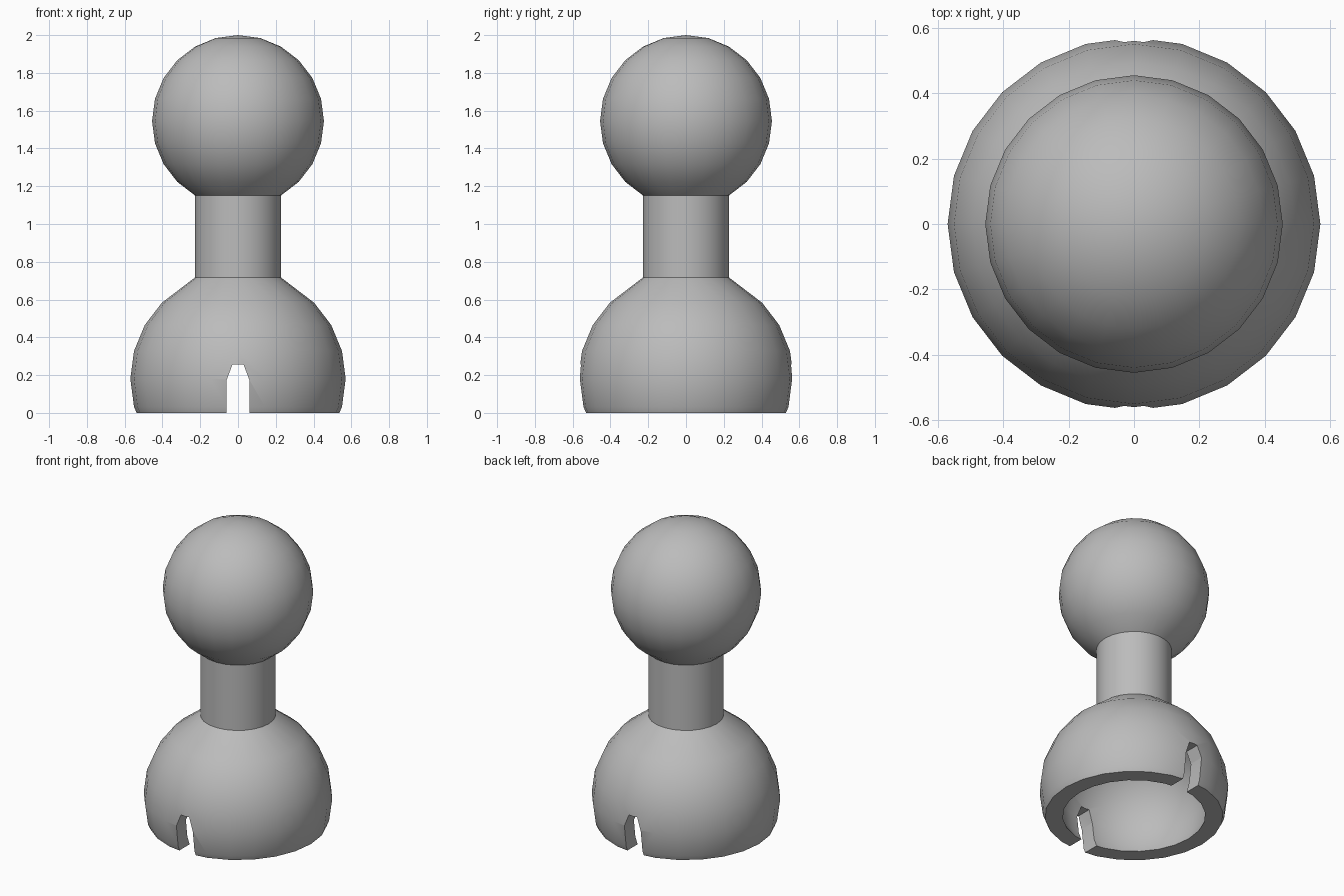
import bpy
import bmesh
from math import sin, cos, radians, tau

SEGMENTS = 24
STEP = 15  # degrees between rings
BALL_R, BALL_Z = 0.455, 1.545
SHELL_R, CAVITY_R, SOCKET_Z = 0.57, 0.47, 0.18
RIM_OUT, RIM_IN = 0.537, 0.43
NECK_R, NECK_Z = 0.2275, 0.717

cube = bpy.data.objects.get("Cube")
if cube:
    bpy.data.objects.remove(cube, do_unlink=True)

grey = bpy.data.materials.new("plain grey")
grey.use_nodes = True
COLOUR = (0.5, 0.5, 0.5, 1)
grey.diffuse_color = COLOUR
grey.node_tree.nodes["Principled BSDF"].inputs["Base Color"].default_value = COLOUR


def arc(radius, centre, start, end):
    """Profile points (r, z) of a sphere between two latitudes."""
    step = STEP if end > start else -STEP
    return [(radius * cos(radians(a)), centre + radius * sin(radians(a)))
            for a in range(start, end + step, step)]


def finish(bm, name):
    bmesh.ops.recalc_face_normals(bm, faces=bm.faces)
    mesh = bpy.data.meshes.new(name)
    bm.to_mesh(mesh)
    bm.free()
    mesh.materials.append(grey)
    obj = bpy.data.objects.new(name, mesh)
    bpy.context.collection.objects.link(obj)
    return obj


def lathe(name, profile):
    bm = bmesh.new()
    verts = [bm.verts.new((r, 0, z)) for r, z in profile]
    edges = [bm.edges.new(pair) for pair in zip(verts, verts[1:])]
    bmesh.ops.spin(bm, geom=verts + edges, cent=(0, 0, 0), axis=(0, 0, 1),
                   angle=tau, steps=SEGMENTS, use_duplicate=False)
    bmesh.ops.remove_doubles(bm, verts=bm.verts, dist=0.0005)
    return finish(bm, name)


# Ball, neck and hollow socket turned as one closed body
profile = arc(BALL_R, BALL_Z, 90, -60)
profile += [(NECK_R, NECK_Z)]
profile += arc(SHELL_R, SOCKET_Z, 45, -15)
profile += [(RIM_OUT, 0), (RIM_IN, 0)]
profile += arc(CAVITY_R, SOCKET_Z, -15, 90)
body = lathe("ball_and_socket_link", profile)

# Slot with chamfered top, running front to back through the socket rim
bm = bmesh.new()
outline = [(-0.06, -0.1), (0.06, -0.1), (0.06, 0.175),
           (0.03, 0.255), (-0.03, 0.255), (-0.06, 0.175)]
face = bm.faces.new([bm.verts.new((x, -0.8, z)) for x, z in outline])
extruded = bmesh.ops.extrude_face_region(bm, geom=[face])["geom"]
bmesh.ops.translate(bm, vec=(0, 1.6, 0),
                    verts=[v for v in extruded if isinstance(v, bmesh.types.BMVert)])
cutter = finish(bm, "slot_cutter")
cutter.hide_render = True

slot = body.modifiers.new("slot", 'BOOLEAN')
slot.operation = 'DIFFERENCE'
slot.solver = 'EXACT'
slot.object = cutter

# Apply the slot, then shade smooth with crisp neck and rim edges
bpy.ops.object.select_all(action='DESELECT')
body.select_set(True)
bpy.context.view_layer.objects.active = body
bpy.ops.object.modifier_apply(modifier=slot.name)
bpy.data.objects.remove(cutter, do_unlink=True)
bpy.ops.object.shade_smooth_by_angle(angle=radians(30))
